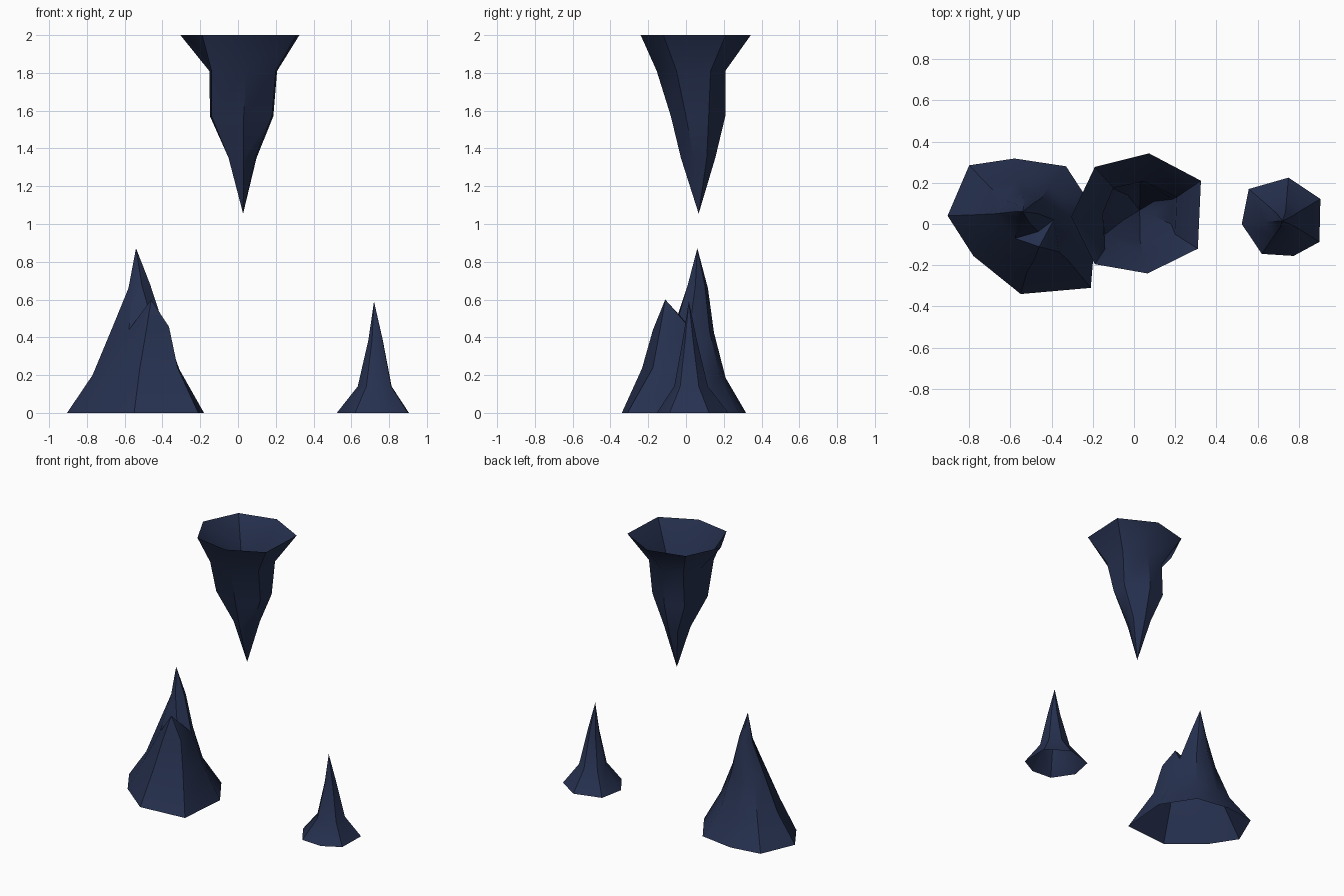
import bpy, bmesh, math

rock = bpy.data.materials.new("dark_navy_rock")
rock.diffuse_color = (0.020, 0.031, 0.080, 1)


def loft(name, rings):
    """Skin rings listed bottom to top (clockwise from above); coincident points merge."""
    bm = bmesh.new()
    rows = [[bm.verts.new(p) for p in ring] for ring in rings]
    n = len(rings[0])
    for a, b in zip(rows, rows[1:]):
        for i in range(n):
            j = (i + 1) % n
            bm.faces.new((a[j], a[i], b[i], b[j]))
    bmesh.ops.remove_doubles(bm, verts=bm.verts, dist=0.0005)
    mesh = bpy.data.meshes.new(name)
    bm.to_mesh(mesh)
    bm.free()
    mesh.materials.append(rock)
    ob = bpy.data.objects.new(name, mesh)
    bpy.context.collection.objects.link(ob)
    bpy.ops.object.select_all(action='DESELECT')
    ob.select_set(True)
    bpy.context.view_layer.objects.active = ob
    bpy.ops.object.shade_smooth_by_angle(angle=math.radians(40))
    return ob


def level(z, pts):
    return [(x, y, z) for x, y in pts]


# Large stalagmite: eight columns, the two front-right ones end in a lower second peak
base = level(0, [(-.905, .04), (-.80, .285), (-.58, .318), (-.33, .28),
                 (-.18, .05), (-.21, -.31), (-.55, -.34), (-.78, -.155)])
low = [(-.77, .045, .20), (-.70, .18, .19), (-.565, .21, .185), (-.41, .18, .20),
       (-.31, .04, .23), (-.32, -.175, .24), (-.52, -.233, .235), (-.68, -.11, .22)]
mid = [(-.67, .05, .44), (-.63, .115, .43), (-.545, .148, .425), (-.45, .125, .43),
       (-.39, .02, .45), (-.365, -.135, .455), (-.485, -.175, .44), (-.577, -.07, .44)]
peak = mid[:5] + [(-.46, -.11, .60)] * 2 + mid[7:]
valley = mid[:5] + [(-.465, -.037, .52)] * 2 + mid[7:]
high = [(-.58, .06, .66), (-.565, .095, .66), (-.53, .116, .66), (-.49, .10, .67),
        (-.465, .05, .68), (-.51, .01, .68), (-.51, .01, .68), (-.56, .03, .67)]
tip = [(-.54, .06, .872)] * 8
loft("large_stalagmite", [base, low, mid, peak, valley, high, tip])

# Small stalagmite: seven-sided foot scaled in towards the tip
foot = [(.523, 0), (.557, .17), (.75, .225), (.905, .122),
        (.90, -.087), (.775, -.155), (.62, -.145)]
rings = [level(0, foot)]
for z, s, cx, cy in ((.14, .47, .732, .022), (.385, .20, .732, .018), (.59, 0, .72, .015)):
    rings.append(level(z, [(cx + (x - .732) * s, cy + (y - .025) * s) for x, y in foot]))
loft("small_stalagmite", rings)

# Hanging stalactite: open funnel on top, tip pointing down
loft("stalactite", [
    [(.027, .067, 1.055)] * 7,
    level(1.35, [(-.05, .075), (-.03, .14), (.03, .155), (.098, .11),
                 (.09, .04), (.03, -.027), (-.05, .02)]),
    level(1.57, [(-.148, .07), (-.11, .175), (.03, .208), (.187, .12),
                 (.18, 0), (.03, -.08), (-.14, -.05)]),
    level(1.81, [(-.152, .05), (-.10, .175), (.05, .208), (.207, .13),
                 (.20, -.05), (.045, -.155), (-.14, -.12)]),
    level(2.0, [(-.305, .035), (-.19, .277), (.073, .343), (.325, .21),
                (.31, -.12), (.066, -.24), (-.19, -.195)]),
])
